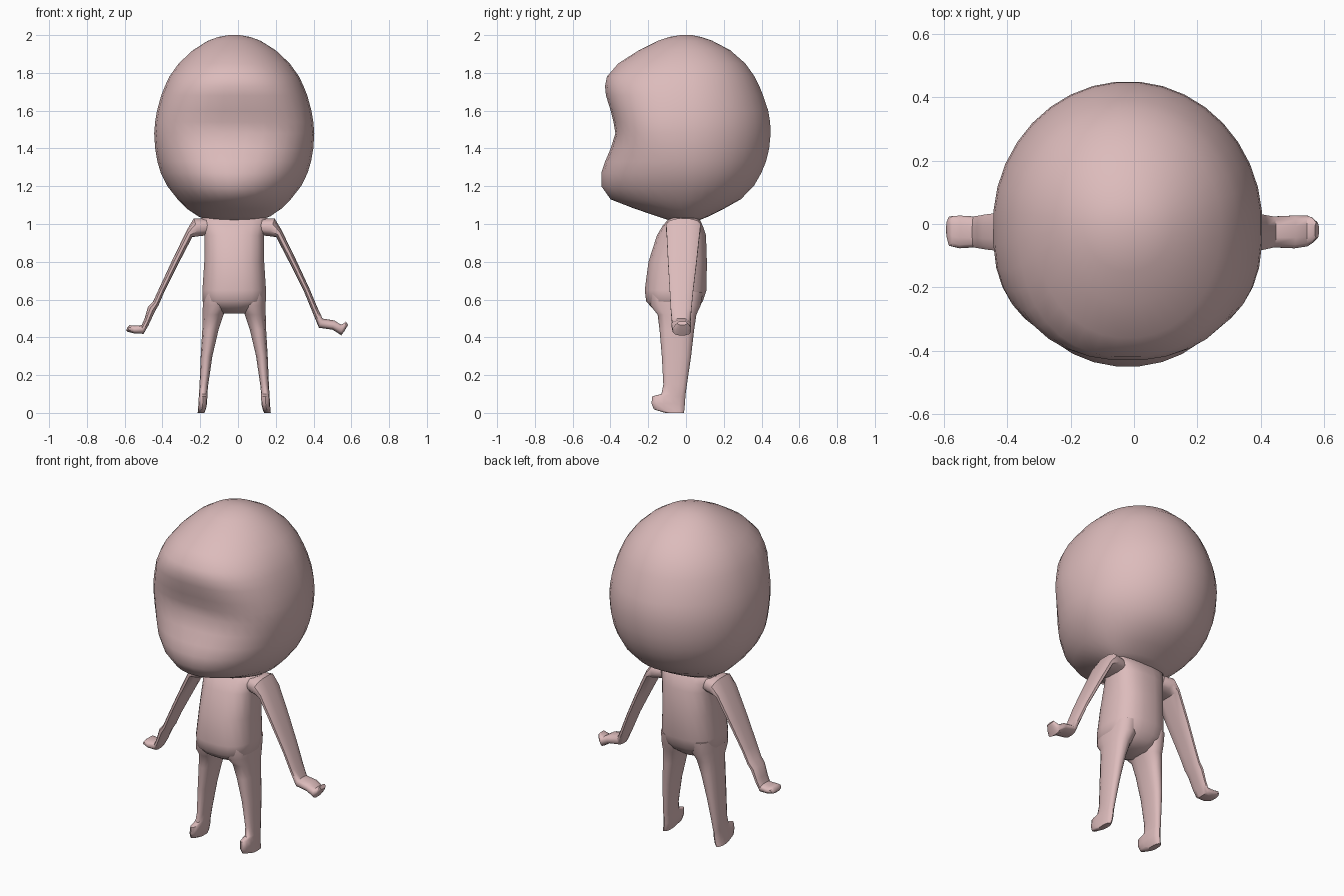
import bpy, bmesh, math

CX = -0.02  # symmetry axis of the figure

mat = bpy.data.materials.new("skin")
mat.diffuse_color = (0.72, 0.50, 0.50, 1)


def loft(name, sections, sides, angle=50):
    """Each section: (xa, za, xb, zb, y_front, y_back, y_widest, exp_front, exp_back)."""
    bm = bmesh.new()
    rings = []
    for xa, za, xb, zb, yf, yb, ym, ef, eb in sections:
        ring = []
        for i in range(sides):
            t = 2 * math.pi * (i + 0.5) / sides
            c, s = math.cos(t), math.sin(t)
            e = 2 / (eb if s > 0 else ef)
            u = math.copysign(abs(c) ** e, c) / 2 + 0.5
            v = abs(s) ** e
            y = ym + v * (yb - ym) if s > 0 else ym + v * (yf - ym)
            ring.append(bm.verts.new((xa + (xb - xa) * u, y, za + (zb - za) * u)))
        rings.append(ring)
    for r, q in zip(rings, rings[1:]):
        for i in range(sides):
            j = (i + 1) % sides
            bm.faces.new((r[i], r[j], q[j], q[i]))
    bm.faces.new(rings[0])
    bm.faces.new(rings[-1])
    bmesh.ops.recalc_face_normals(bm, faces=bm.faces)
    me = bpy.data.meshes.new(name)
    bm.to_mesh(me)
    bm.free()
    ob = bpy.data.objects.new(name, me)
    bpy.context.collection.objects.link(ob)
    me.materials.append(mat)
    bpy.ops.object.select_all(action='DESELECT')
    ob.select_set(True)
    bpy.context.view_layer.objects.active = ob
    bpy.ops.object.shade_smooth_by_angle(angle=math.radians(angle))
    return ob


# head: z, half width, front, back, front squareness
head = [(2.0, .03, -.03, .03, 2), (1.99, .085, -.09, .08, 2), (1.97, .14, -.15, .14, 2),
        (1.92, .22, -.25, .235, 2), (1.85, .295, -.36, .315, 2.1), (1.78, .345, -.42, .365, 2.3),
        (1.73, .368, -.43, .39, 2.4), (1.68, .388, -.425, .41, 2.5), (1.6, .41, -.40, .437, 2.6),
        (1.54, .42, -.385, .447, 2.7), (1.48, .425, -.375, .45, 2.7), (1.4, .42, -.40, .442, 2.4),
        (1.33, .408, -.43, .425, 2.2), (1.27, .39, -.45, .40, 2.1), (1.2, .355, -.45, .36, 2),
        (1.13, .30, -.40, .29, 2), (1.08, .25, -.27, .20, 2), (1.04, .19, -.15, .12, 2),
        (1.02, .14, -.09, .07, 2)]
loft("head", [(CX - w, z, CX + w, z, f, b, 0, e, 2) for z, w, f, b, e in head], 36)

# torso: z, half width, front, back
torso = [(1.06, .09, -.06, .05), (1.03, .18, -.09, .07), (.99, .17, -.125, .09),
         (.94, .16, -.155, .107), (.8, .16, -.2, .112), (.65, .17, -.22, .11),
         (.59, .17, -.212, .09), (.555, .13, -.18, .065), (.525, .07, -.13, .03)]
loft("torso", [(CX - w, z, CX + w, z, f, b, (f + b) / 2, 2.6, 2.6) for z, w, f, b in torso], 20)

# legs with upturned toes: z, inner and outer distance from axis, front, back
leg = [(.64, .03, .165, -.19, .09), (.57, .03, .168, -.19, .078), (.52, .055, .168, -.15, .055),
       (.44, .082, .17, -.14, .043), (.3, .115, .178, -.128, .027), (.15, .137, .184, -.12, .005),
       (.1, .142, .187, -.13, -.002), (.088, .142, .188, -.178, -.003),
       (.05, .143, .19, -.183, -.006), (.018, .15, .192, -.17, -.008), (0, .158, .194, -.11, -.012)]
for side, s in (("left", -1), ("right", 1)):
    loft(side + "_leg", [(CX + s * a, z, CX + s * b, z, f, k, (f + k) / 2, 2.4, 2.4)
                         for z, a, b, f, k in leg], 14)

# arms: inner edge x, z; outer edge x, z (distances from axis); front, back
upper = [(.13, .94, .15, 1.03, -.09, .065), (.18, .935, .215, 1.03, -.108, .08),
         (.222, .93, .25, .97, -.105, .075), (.30, .78, .328, .81, -.097, .058),
         (.37, .64, .40, .655, -.088, .04)]
hand_right = [(.415, .53, .44, .56, -.082, .03), (.448, .45, .468, .50, -.075, .025),
              (.52, .44, .53, .49, -.078, .028), (.567, .41, .565, .468, -.072, .028),
              (.585, .435, .582, .475, -.06, .02), (.603, .465, .59, .485, -.045, .005)]
hand_left = [(.40, .57, .43, .59, -.085, .035), (.42, .535, .458, .56, -.082, .032),
             (.455, .46, .475, .50, -.078, .028), (.48, .418, .49, .465, -.075, .025),
             (.53, .42, .53, .462, -.078, .028), (.568, .43, .553, .465, -.07, .025),
             (.572, .437, .565, .455, -.045, .01)]
for side, s, hand in (("left", -1, hand_left), ("right", 1, hand_right)):
    loft(side + "_arm", [(CX + s * a, za, CX + s * b, zb, f, k, (f + k) / 2, 2.6, 2.6)
                         for a, za, b, zb, f, k in upper + hand], 12)
